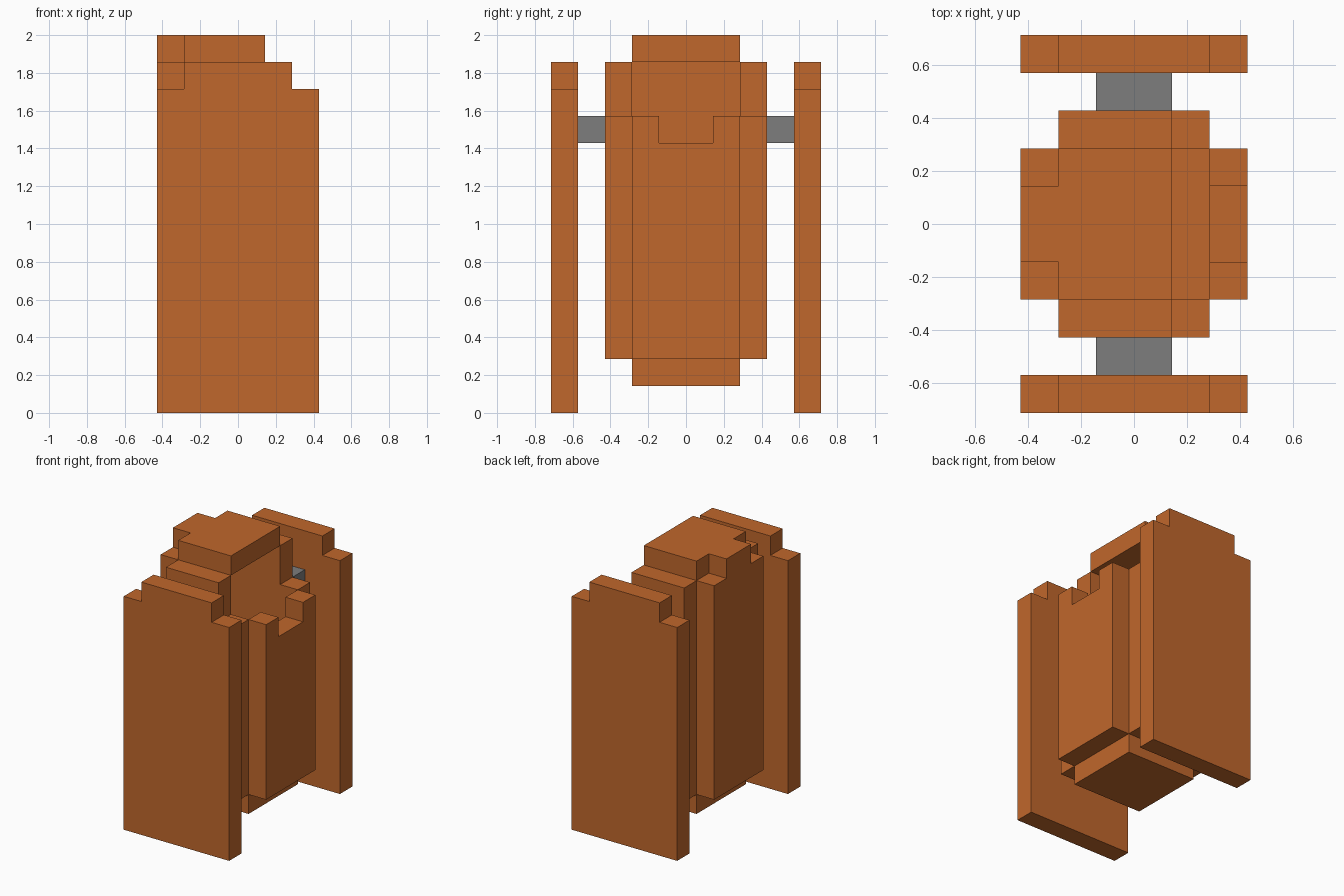
import bpy
import bmesh
from mathutils import Vector

U = 1 / 7  # one block of the model's grid

cube = bpy.data.objects.get("Cube")
if cube:
    bpy.data.objects.remove(cube, do_unlink=True)


def make_material(name, color):
    mat = bpy.data.materials.new(name)
    mat.use_nodes = True
    mat.diffuse_color = color
    mat.node_tree.nodes["Principled BSDF"].inputs["Base Color"].default_value = color
    return mat


orange = make_material("burnt orange", (0.53, 0.136, 0.025, 1))
grey = make_material("mid grey", (0.205, 0.205, 0.205, 1))


def slab(name, profile, axis, start, end, mat):
    """Extrude a flat outline, given in blocks, along one axis."""
    def place(p, d):
        coords = list(p)
        coords.insert("xyz".index(axis), d)
        return Vector(coords) * U

    bm = bmesh.new()
    face = bm.faces.new([bm.verts.new(place(p, start)) for p in profile])
    grown = bmesh.ops.extrude_face_region(bm, geom=[face], use_keep_orig=True)
    moved = [g for g in grown["geom"] if isinstance(g, bmesh.types.BMVert)]
    bmesh.ops.translate(bm, verts=moved, vec=place((0, 0), end - start))
    bmesh.ops.recalc_face_normals(bm, faces=bm.faces)
    mesh = bpy.data.meshes.new(name)
    bm.to_mesh(mesh)
    bm.free()
    mesh.materials.append(mat)
    obj = bpy.data.objects.new(name, mesh)
    bpy.context.collection.objects.link(obj)
    return obj


def rect(a0, b0, a1, b1):
    return [(a0, b0), (a1, b0), (a1, b1), (a0, b1)]


# Outlines of the mirrored parts, in x and z
panel = [(-3, 0), (3, 0), (3, 12), (2, 12), (2, 13), (-2, 13), (-2, 12), (-3, 12)]
side_wall = [(-2, 2), (2, 2), (2, 11), (1, 11), (1, 13), (-2, 13)]

# Outer panels, connecting arms and side walls on both sides
for side, s in (("front", -1), ("back", 1)):
    slab(side + "_panel", panel, "y", 4 * s, 5 * s, orange)
    slab(side + "_arm", rect(-1, 10, 1, 11), "y", 3 * s, 4 * s, grey)
    slab(side + "_wall", side_wall, "y", 2 * s, 3 * s, orange)

# Low notched wall below the opening, in y and z
notched = [(-2, 2), (2, 2), (2, 11), (1, 11), (1, 10), (-1, 10), (-1, 11), (-2, 11)]
slab("notched_wall", notched, "x", 2, 3, orange)

# Tall closed wall
slab("tall_wall", rect(-2, 2, 2, 13), "x", -3, -2, orange)

# Floor and lid of the hollow body, in x and y
slab("floor", rect(-2, -2, 2, 2), "z", 1, 2, orange)
lid = [(-2, -2), (1, -2), (1, 2), (-2, 2), (-2, 1), (-3, 1), (-3, -1), (-2, -1)]
slab("lid", lid, "z", 13, 14, orange)
